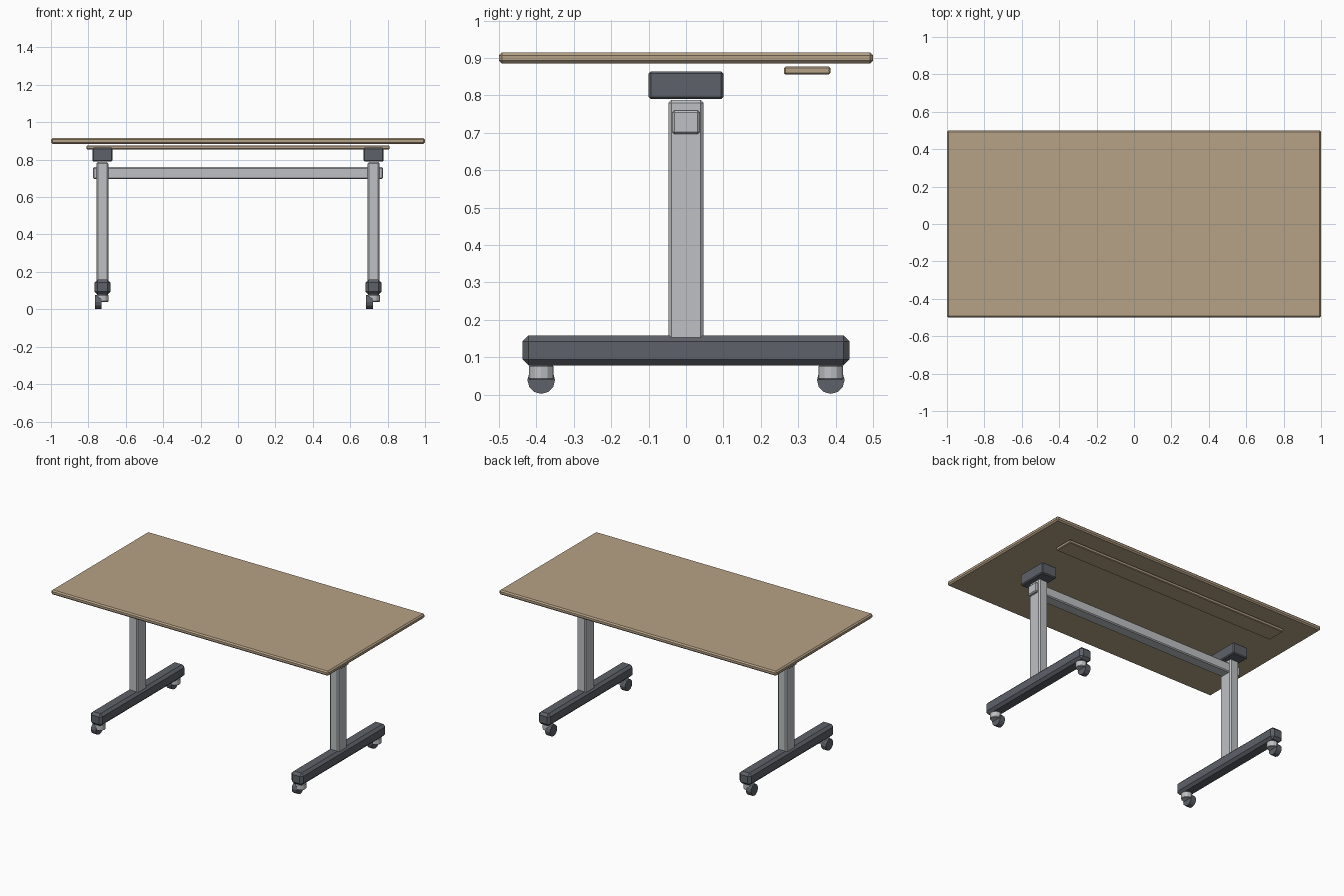
import bpy
import math

cube = bpy.data.objects.get("Cube")
if cube:
    bpy.data.objects.remove(cube)


def material(name, color):
    m = bpy.data.materials.new(name)
    m.use_nodes = True
    m.diffuse_color = (*color, 1)
    m.node_tree.nodes["Principled BSDF"].inputs["Base Color"].default_value = (*color, 1)
    return m


wood = material("tan wood", (0.47, 0.36, 0.24))
light = material("light grey metal", (0.52, 0.53, 0.55))
dark = material("dark grey metal", (0.11, 0.12, 0.14))


def finish(obj, name, mat, bevel):
    obj.name = name
    obj.data.materials.append(mat)
    if bevel:
        mod = obj.modifiers.new("chamfer", 'BEVEL')
        mod.width = bevel
        mod.segments = 1
        mod.limit_method = 'ANGLE'
        mod.angle_limit = math.radians(40)
    return obj


def box(name, center, size, mat, bevel):
    bpy.ops.mesh.primitive_cube_add(size=1, location=center)
    obj = bpy.context.object
    obj.scale = size
    bpy.ops.object.transform_apply(location=False, rotation=False, scale=True)
    return finish(obj, name, mat, bevel)


def cylinder(name, center, radius, depth, mat, bevel=0, axis_x=False):
    turn = (0, math.pi / 2, 0) if axis_x else (0, 0, 0)
    bpy.ops.mesh.primitive_cylinder_add(vertices=12, radius=radius, depth=depth,
                                        location=center, rotation=turn)
    return finish(bpy.context.object, name, mat, bevel)


# Top, cable tray and cross beam
box("tabletop", (0, 0, 0.9), (2, 1, 0.03), wood, 0.008)
box("cable_tray", (0, 0.324, 0.866), (1.62, 0.124, 0.021), wood, 0.004)
box("cross_beam", (0, 0, 0.728), (1.55, 0.074, 0.063), light, 0.006)

# Legs with brackets, feet and casters
for side, sx in (("right", -1), ("left", 1)):
    x = sx * 0.725
    box(f"{side}_bracket", (x, 0, 0.827), (0.108, 0.2, 0.074), dark, 0.006)
    box(f"{side}_column", (x, 0, 0.466), (0.064, 0.094, 0.643), light, 0.008)
    box(f"{side}_foot", (x, 0, 0.118), (0.085, 0.874, 0.08), dark, 0.016)
    for end, sy in (("front", -1), ("back", 1)):
        y = sy * 0.387
        cylinder(f"{side}_{end}_caster_neck", (x, y, 0.059), 0.033, 0.038, light, 0.003)
        cylinder(f"{side}_{end}_wheel", (x - 0.022, y, 0.039), 0.037, 0.036, dark,
                 axis_x=True)
